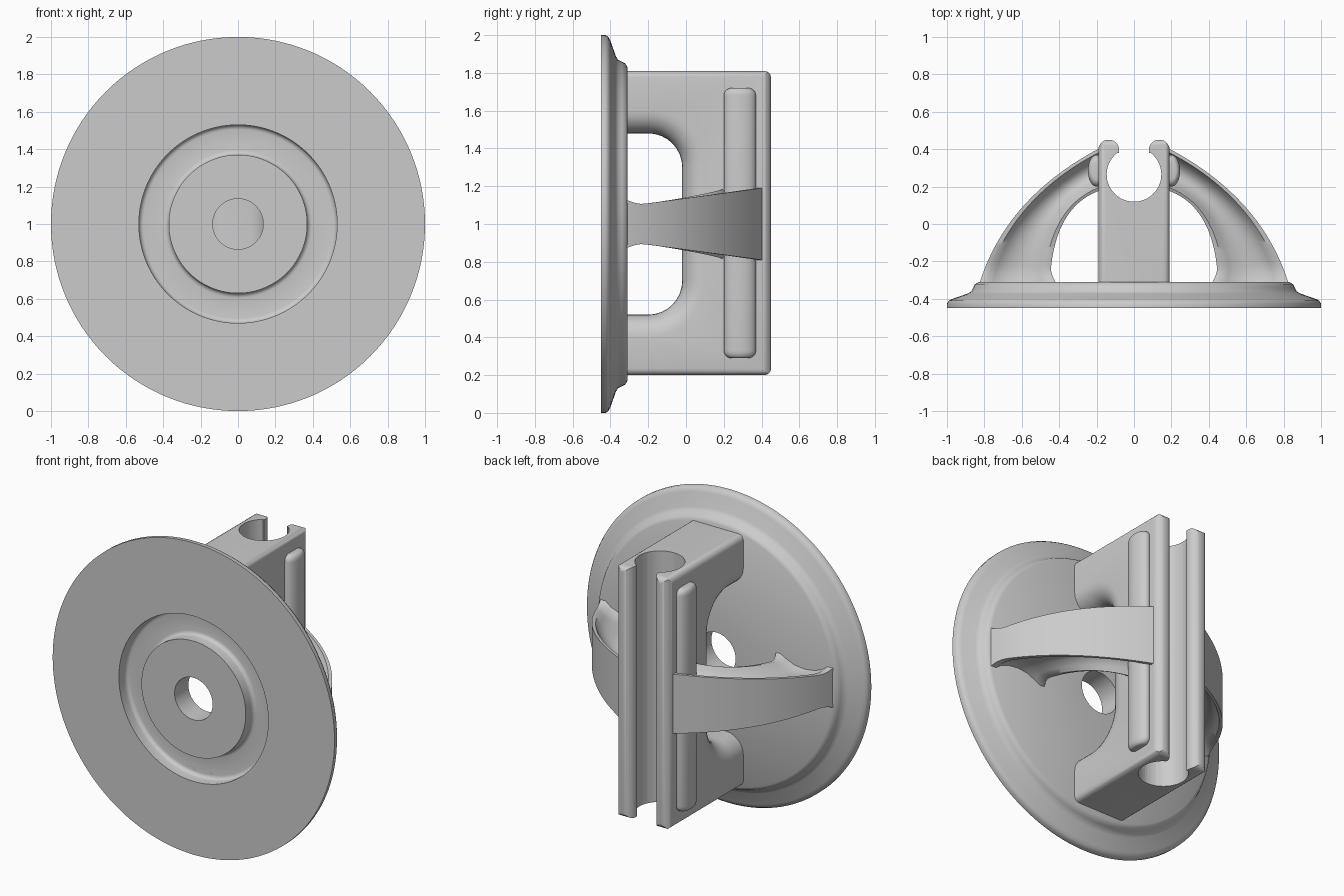
import bpy, bmesh
from math import radians, sin, cos
from mathutils import Vector, Matrix

if "Cube" in bpy.data.objects:
    bpy.data.objects.remove(bpy.data.objects["Cube"])

grey = bpy.data.materials.new("plain grey")
grey.use_nodes = True
grey.diffuse_color = (0.6, 0.6, 0.6, 1)
grey.node_tree.nodes["Principled BSDF"].inputs["Base Color"].default_value = (0.6, 0.6, 0.6, 1)


def finish(name, bm):
    """Turn a bmesh into a grey object."""
    bmesh.ops.recalc_face_normals(bm, faces=bm.faces)
    mesh = bpy.data.meshes.new(name)
    bm.to_mesh(mesh)
    bm.free()
    mesh.materials.append(grey)
    ob = bpy.data.objects.new(name, mesh)
    bpy.context.collection.objects.link(ob)
    return ob


def smooth(ob, angle=35):
    bpy.ops.object.select_all(action='DESELECT')
    ob.select_set(True)
    bpy.context.view_layer.objects.active = ob
    bpy.ops.object.shade_smooth_by_angle(angle=radians(angle))


def arc(cx, cy, r, start, end, n):
    """Points on a circle between two angles in degrees."""
    angles = [radians(start + (end - start) * i / n) for i in range(n + 1)]
    return [(cx + r * cos(a), cy + r * sin(a)) for a in angles]


def prism(points, direction):
    """Extrude a closed outline."""
    bm = bmesh.new()
    face = bm.faces.new([bm.verts.new(p) for p in points])
    out = bmesh.ops.extrude_face_region(bm, geom=[face])
    moved = [v for v in out["geom"] if isinstance(v, bmesh.types.BMVert)]
    bmesh.ops.translate(bm, verts=moved, vec=direction)
    bmesh.ops.recalc_face_normals(bm, faces=bm.faces)
    return bm


# Round base: profile of radius and depth, turned around the y axis
profile = [(0.135, -0.45), (0.37, -0.45)]
profile += arc(0.395, -0.395, 0.025, 180, 90, 4)
profile += arc(0.505, -0.395, 0.025, 90, 0, 4)
profile += [(0.53, -0.45), (1, -0.45), (1, -0.425), (0.99, -0.41), (0.97, -0.4),
            (0.89, -0.372), (0.87, -0.36), (0.86, -0.34), (0.85, -0.322),
            (0.83, -0.31), (0.135, -0.31)]
bm = bmesh.new()
ring = [bm.verts.new((r, y, 1)) for r, y in profile]
edges = [bm.edges.new((a, b)) for a, b in zip(ring, ring[1:] + ring[:1])]
bmesh.ops.spin(bm, geom=ring + edges, cent=(0, 0, 1), axis=(0, 1, 0),
               angle=radians(360), steps=128)
bmesh.ops.remove_doubles(bm, verts=bm.verts, dist=0.0002)
smooth(finish("round_base", bm))

# Post: C-shaped side outline with a rounded window, extruded across
W = 0.19
window = [(-0.37, 1.48)] + arc(-0.2, 1.3, 0.18, 90, 0, 8)
window += arc(-0.2, 0.7, 0.18, 0, -90, 8) + [(-0.37, 0.52)]
outline = [(-0.37, 0.2), (0.45, 0.2), (0.45, 1.81), (-0.37, 1.81)] + window
bm = prism([(-W, y, z) for y, z in outline], (2 * W, 0, 0))


def bevel(bm, rule, width, segments):
    chosen = [e for e in bm.edges if rule(e)]
    bmesh.ops.bevel(bm, geom=chosen, offset=width, segments=segments, profile=0.5,
                    affect='EDGES', clamp_overlap=True)


def is_window(e):
    a, b = (v.co for v in e.verts)
    inside = all(c.y < 0 and 0.5 < c.z < 1.5 for c in (a, b))
    return inside and abs(a.x - b.x) < 0.01 and (a - b).length > 0.001 \
        and not (a.y < -0.36 and b.y < -0.36)


def is_outer(e):
    a, b = (v.co for v in e.verts)
    on_end = all(c.z < 0.21 or c.z > 1.8 for c in (a, b))
    lengthwise = abs(a.y - b.y) > 0.5
    corner = a.y > 0.44 and b.y > 0.44 and abs(a.x - b.x) > 0.1
    return on_end and (lengthwise or corner)


bevel(bm, is_window, 0.12, 7)
bevel(bm, is_outer, 0.035, 4)
post = finish("clip_post", bm)

# Clip section: open round channel between two rounded lips
half = arc(0.135, 0.395, 0.056, 0, 195, 12)
half += arc(0, 0.265, 0.146, 52, -90, 20)
section = [(0.25, -0.5), (0.25, 0.395)] + half
section += [(-x, y) for x, y in reversed(section[:-1])]
cutter = finish("clip_cutter", prism([(x, y, 0) for x, y in section], (0, 0, 2)))
cutter.hide_render = True
mod = post.modifiers.new("channel", 'BOOLEAN')
mod.operation, mod.object, mod.solver = 'INTERSECT', cutter, 'EXACT'
smooth(post)
bpy.ops.object.modifier_apply(modifier=mod.name)
bpy.data.objects.remove(cutter)
smooth(post)


def bezier(a, b, c, t):
    a, b, c = Vector(a), Vector(b), Vector(c)
    return a * (1 - t) ** 2 + b * 2 * t * (1 - t) + c * t * t


# Half of the wing's section: position from outer to inner edge, share of height
half_section = [(0, 1), (0.09, 1), (0.18, 0.78), (0.32, 0.6), (0.5, 0.53),
                (0.68, 0.6), (0.82, 0.8), (0.92, 0.97), (1, 0.93)]
wing_section = half_section + [(s, -k) for s, k in reversed(half_section)]


def wing(name, side):
    """Curved grooved brace from the base to the post."""
    bm = bmesh.new()
    rings = []
    for i in range(33):
        t = i / 32
        outer = bezier((0.83, -0.33), (0.69, 0.14), (0.18, 0.407), t)
        inner = bezier((0.45, -0.33), (0.44, 0.09), (0.18, 0.18), t)
        flare = 0.045 * max(0, 1 - t / 0.13) ** 2
        inner.x -= flare
        h = 0.1 + 0.09 * (outer.y + 0.27) / 0.67 + flare
        row = []
        for s, k in wing_section:
            p = outer.lerp(inner, s)
            row.append(bm.verts.new((side * p.x, p.y, 1 + h * k)))
        rings.append(row)
    n = len(wing_section)
    for a, b in zip(rings, rings[1:]):
        for j in range(n):
            bm.faces.new((a[j], a[(j + 1) % n], b[(j + 1) % n], b[j]))
    bm.faces.new(rings[0])
    bm.faces.new(rings[-1])
    smooth(finish(name, bm), 45)


def rib(name, side):
    """Rounded upright bulge on the side of the post."""
    bm = bmesh.new()
    bmesh.ops.create_cone(bm, cap_ends=True, segments=32, radius1=0.085,
                          radius2=0.085, depth=1.43)
    caps = [e for e in bm.edges if abs(e.verts[0].co.z - e.verts[1].co.z) < 0.01]
    bmesh.ops.bevel(bm, geom=caps, offset=0.04, segments=5, profile=0.5, affect='EDGES')
    bmesh.ops.transform(bm, verts=bm.verts, matrix=Matrix.Translation(
        (side * 0.2, 0.285, 1.005)) @ Matrix.Diagonal((0.55, 1, 1, 1)))
    smooth(finish(name, bm))


for word, side in (("left", 1), ("right", -1)):
    wing(word + "_wing", side)
    rib(word + "_rib", side)
